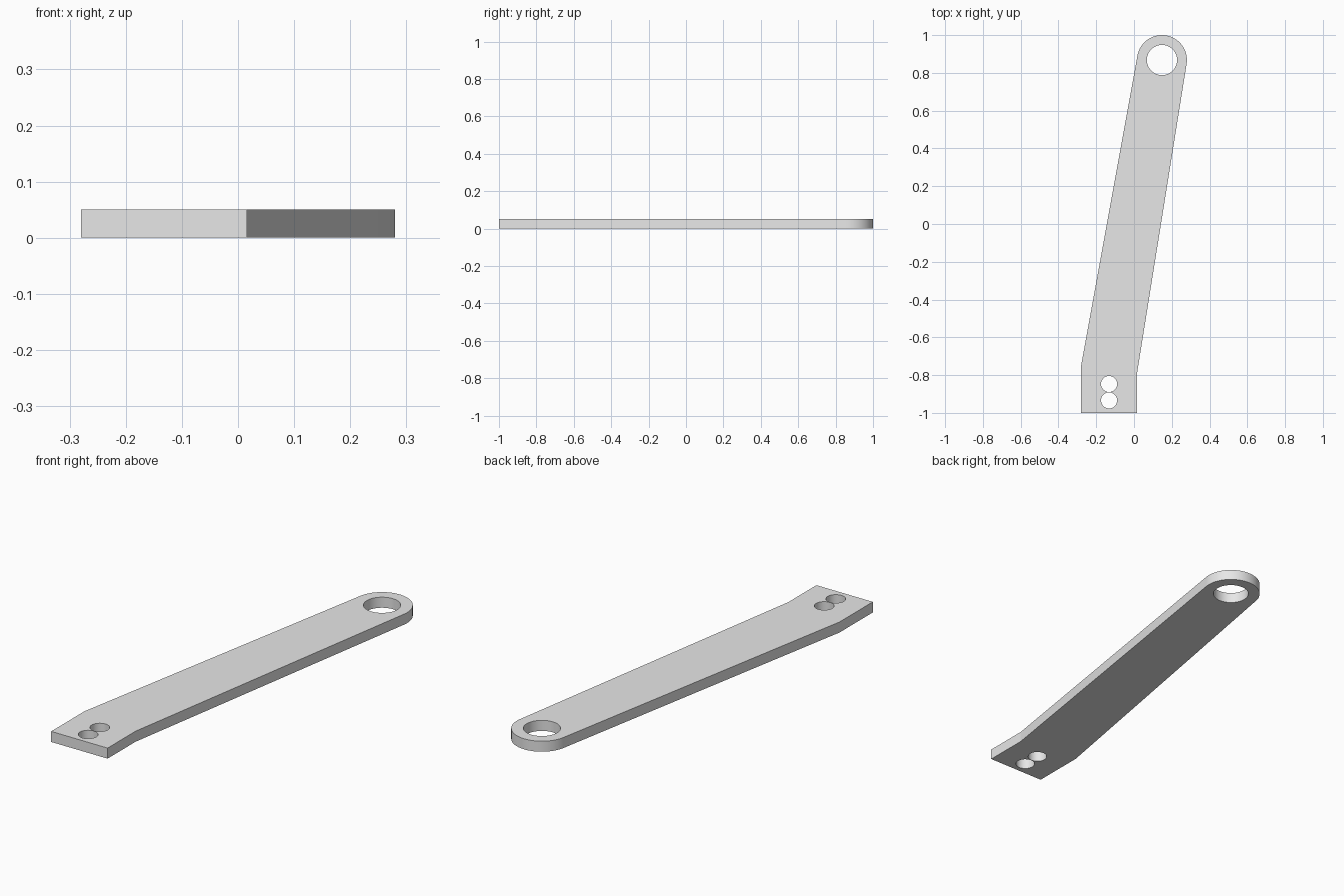
import bpy, bmesh, math
from mathutils import Vector

if "Cube" in bpy.data.objects:
    bpy.data.objects.remove(bpy.data.objects["Cube"], do_unlink=True)

THICKNESS = 0.05
EYE = Vector((0.148, 0.868))
EYE_RADIUS = 0.132
LEFT, RIGHT = -0.28, 0.016


def arc(center, radius, start, end, steps):
    return [center + radius * Vector((math.cos(a), math.sin(a)))
            for a in (start + (end - start) * i / steps for i in range(steps + 1))]


def circle(center, radius, steps=64):
    return arc(Vector(center), radius, 0, math.tau, steps)[:-1]


def tangent_angle(point, side):
    """Angle on the eye where a straight edge from point touches it."""
    d = point - EYE
    return math.atan2(d.y, d.x) + side * math.acos(EYE_RADIUS / d.length)


# Outline: square foot, two slanted edges, round eye at the far end
bend_right = Vector((RIGHT, -0.79))
bend_left = Vector((LEFT, -0.75))
start = tangent_angle(bend_right, 1)
end = tangent_angle(bend_left, -1) % math.tau
outline = [Vector((LEFT, -1)), Vector((RIGHT, -1)), bend_right]
outline += arc(EYE, EYE_RADIUS, start, end, 48) + [bend_left]

# Large eye hole and two small mounting holes
loops = [outline, circle(EYE, 0.08),
         circle((-0.132, -0.847), 0.0425), circle((-0.132, -0.934), 0.0425)]

# Fill the profile and extrude it into a plate
bm = bmesh.new()
edges = []
for loop in loops:
    verts = [bm.verts.new((p.x, p.y, 0)) for p in loop]
    edges += [bm.edges.new((verts[i - 1], verts[i])) for i in range(len(verts))]
bmesh.ops.triangle_fill(bm, edges=edges, use_beauty=True, normal=(0, 0, 1))
result = bmesh.ops.extrude_face_region(bm, geom=bm.faces[:], use_keep_orig=True)
top = [g for g in result["geom"] if isinstance(g, bmesh.types.BMVert)]
bmesh.ops.translate(bm, verts=top, vec=(0, 0, THICKNESS))
bmesh.ops.recalc_face_normals(bm, faces=bm.faces[:])
mesh = bpy.data.meshes.new("lever_arm")
bm.to_mesh(mesh)
bm.free()

arm = bpy.data.objects.new("lever_arm", mesh)
bpy.context.collection.objects.link(arm)

# Plain grey material
grey = bpy.data.materials.new("light_grey")
grey.use_nodes = True
color = (0.8, 0.8, 0.8, 1)
grey.diffuse_color = color
grey.node_tree.nodes["Principled BSDF"].inputs["Base Color"].default_value = color
mesh.materials.append(grey)

# Smooth round walls, crisp rims
bpy.ops.object.select_all(action="DESELECT")
arm.select_set(True)
bpy.context.view_layer.objects.active = arm
bpy.ops.object.shade_smooth_by_angle(angle=math.radians(8))
